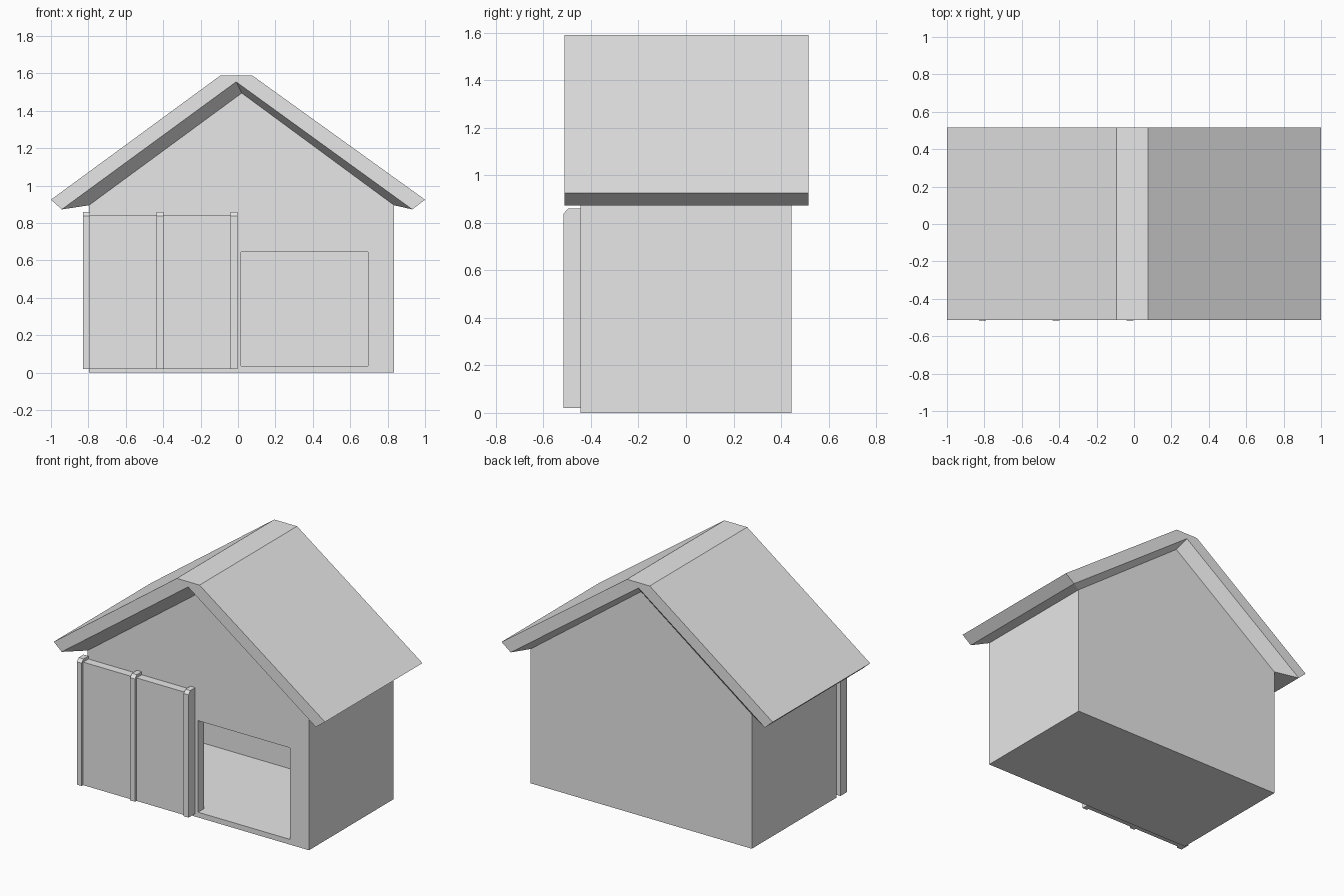
import bpy
import bmesh

cube = bpy.data.objects.get("Cube")
if cube:
    bpy.data.objects.remove(cube, do_unlink=True)

grey = bpy.data.materials.new("light grey")
grey.use_nodes = True
colour = (0.8, 0.8, 0.8, 1)
grey.diffuse_color = colour
grey.node_tree.nodes["Principled BSDF"].inputs["Base Color"].default_value = colour


def add_object(name, bm):
    bmesh.ops.recalc_face_normals(bm, faces=bm.faces)
    mesh = bpy.data.meshes.new(name)
    bm.to_mesh(mesh)
    bm.free()
    mesh.materials.append(grey)
    obj = bpy.data.objects.new(name, mesh)
    bpy.context.collection.objects.link(obj)
    return obj


def prism(name, points, start, end, axis="y"):
    """Extrude a closed (a, z) profile along x or y."""
    bm = bmesh.new()
    place = (lambda a, t, z: (a, t, z)) if axis == "y" else (lambda a, t, z: (t, a, z))
    face = bm.faces.new([bm.verts.new(place(a, start, z)) for a, z in points])
    moved = bmesh.ops.extrude_face_region(bm, geom=[face], use_keep_orig=True)["geom"]
    verts = [v for v in moved if isinstance(v, bmesh.types.BMVert)]
    bmesh.ops.translate(bm, verts=verts, vec=place(0, end - start, 0))
    return add_object(name, bm)


def box(name, x0, x1, y0, y1, z0, z1):
    return prism(name, [(x0, z0), (x1, z0), (x1, z1), (x0, z1)], y0, y1)


# House body, hollow with a rectangular front opening
wall_top = [(-0.797, 0.895), (0.02, 1.495), (0.835, 0.895)]
wall_y, wall = 0.445, 0.063
left, right = wall_top[0][0], wall_top[2][0]
body = prism("house_body", [(left, 0)] + wall_top + [(right, 0)], -wall_y, wall_y)
floor = 0.035
cavity = prism("cavity_cutter",
               [(left + wall, floor), (left + wall, 0.86), (0.02, 1.42),
                (right - wall, 0.86), (right - wall, floor)],
               -wall_y + wall, wall_y - wall)
opening = box("opening_cutter", 0.017, 0.695, -0.6, -0.2, floor, 0.645)
bpy.context.view_layer.objects.active = body
for cutter in (cavity, opening):
    cutter.hide_render = True
    cut = body.modifiers.new("cut", "BOOLEAN")
    cut.operation = "DIFFERENCE"
    cut.solver = "EXACT"
    cut.object = cutter
    bpy.ops.object.modifier_apply(modifier=cut.name)
    bpy.data.objects.remove(cutter, do_unlink=True)

# Overhanging roof with soffits sloping in to the wall tops
outer = [(-1, 0.925), (-0.093, 1.59), (0.075, 1.59), (1, 0.925)]
inner = [(-0.942, 0.873), (-0.01, 1.555), (0.932, 0.873)]
bm = bmesh.new()


def ring(points, y):
    return [bm.verts.new((x, y, z)) for x, z in points]


def bridge(a, b):
    for i in range(len(a) - 1):
        bm.faces.new((a[i], a[i + 1], b[i + 1], b[i]))


ends = []
for roof_y, y in ((-0.512, -wall_y), (0.515, wall_y)):
    top, under, join = ring(outer, roof_y), ring(inner, roof_y), ring(wall_top, y)
    bm.faces.new(top + under[::-1])
    bridge(under, join)
    ends.append((top, under, join))
(top_f, under_f, join_f), (top_b, under_b, join_b) = ends
bridge(top_f, top_b)
for i in (0, -1):
    bm.faces.new((top_f[i], top_b[i], under_b[i], under_f[i]))
    bm.faces.new((under_f[i], under_b[i], join_b[i], join_f[i]))
add_object("roof", bm)

# Sliding door panel and its three chamfered battens
box("sliding_door", -0.81, -0.02, -0.5, -wall_y, 0.02, 0.84)
batten = [(-wall_y, 0.02), (-0.515, 0.02), (-0.515, 0.838), (-0.497, 0.86), (-wall_y, 0.86)]
for name, x in (("right", -0.828), ("middle", -0.435), ("left", -0.04)):
    prism("door_batten_" + name, batten, x, x + 0.036, axis="x")
